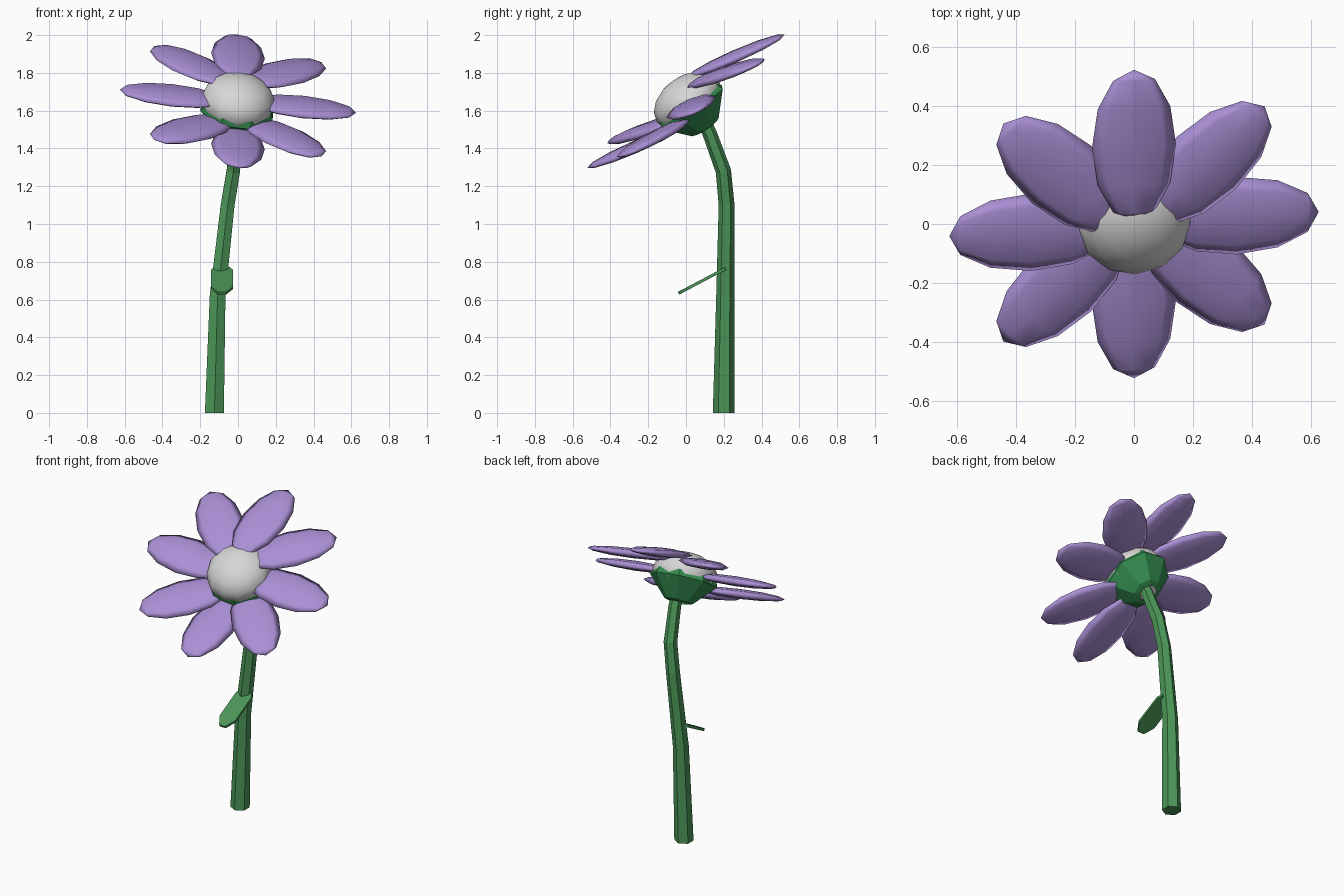
import bpy, bmesh
from math import sin, cos, pi, radians
from mathutils import Vector, Matrix

cube = bpy.data.objects.get("Cube")
if cube:
    bpy.data.objects.remove(cube, do_unlink=True)


def material(name, rgb):
    m = bpy.data.materials.new(name)
    m.use_nodes = True
    m.diffuse_color = (*rgb, 1)
    m.node_tree.nodes["Principled BSDF"].inputs["Base Color"].default_value = (*rgb, 1)
    return m


PURPLE = material("petal purple", (0.40, 0.275, 0.66))
WHITE = material("centre white", (0.68, 0.68, 0.68))
GREEN = material("stem green", (0.072, 0.305, 0.098))
DEEP_GREEN = material("cup green", (0.035, 0.27, 0.08))


def finish(name, bm, mat, smooth=False):
    bmesh.ops.recalc_face_normals(bm, faces=bm.faces)
    mesh = bpy.data.meshes.new(name)
    bm.to_mesh(mesh)
    bm.free()
    mesh.materials.append(mat)
    for p in mesh.polygons:
        p.use_smooth = smooth
    obj = bpy.data.objects.new(name, mesh)
    bpy.context.collection.objects.link(obj)
    return obj


def ellipsoid(name, matrix, radii, segments, rings, mat):
    bm = bmesh.new()
    bmesh.ops.create_uvsphere(bm, u_segments=segments, v_segments=rings, radius=1,
                              matrix=matrix @ Matrix.Diagonal((*radii, 1)))
    return finish(name, bm, mat, smooth=True)


def loft(name, sections, sides, mat, cap=True, start=pi / 2):
    """Join polygon rings given as (centre, direction, radius)."""
    bm = bmesh.new()
    loops = []
    for centre, direction, radius in sections:
        turn = Vector((0, 0, 1)).rotation_difference(direction)
        angles = [start + 2 * pi * i / sides for i in range(sides)]
        loops.append([bm.verts.new(centre + turn @ Vector((radius * cos(a), radius * sin(a), 0)))
                      for a in angles])
    for low, high in zip(loops, loops[1:]):
        for i in range(sides):
            j = (i + 1) % sides
            bm.faces.new((low[i], low[j], high[j], high[i]))
    if cap:
        bm.faces.new(loops[0])
        bm.faces.new(loops[-1])
    return finish(name, bm, mat)


# Flower head frame, and the flatter tilt shared by every petal
CENTRE = Vector((0, 0, 1.65))
ROLL = Matrix.Rotation(radians(6.7), 4, 'Y')
HEAD = Matrix.Rotation(radians(34), 4, 'X') @ ROLL
PETAL_TILT = Matrix.Rotation(radians(23.5), 4, 'X') @ ROLL

# Petals: flattened spheres with poles at the tips
HALF_LENGTH = 0.28
for k in range(8):
    spin = Matrix.Rotation(k * pi / 4, 4, 'Z')
    outward = Vector((1, 0, 0))
    tip = CENTRE + HEAD @ spin @ (outward * 0.63)
    middle = tip - PETAL_TILT @ spin @ (outward * HALF_LENGTH)
    pose = Matrix.Translation(middle) @ PETAL_TILT @ spin @ Matrix.Rotation(pi / 2, 4, 'Y')
    ellipsoid(f"petal_{k + 1}", pose, (0.03, 0.143, HALF_LENGTH), 8, 6, PURPLE)

# Domed centre
ellipsoid("flower_centre", Matrix.Translation(CENTRE + Vector((0, 0.01, 0))) @ HEAD,
          (0.198, 0.198, 0.135), 12, 8, WHITE)

# Green cup behind the petals, open around the stem
normal = HEAD @ Vector((0, 0, 1))
cup_profile = [(0.0, 0.195), (0.04, 0.208), (0.165, 0.09), (0.175, 0.055)]
loft("cup", [(CENTRE + Vector((0, 0.01, 0)) - normal * d, normal, r) for d, r in cup_profile],
     8, DEEP_GREEN, cap=False, start=pi / 8)

# Bent six-sided stem
path = [Vector(p) for p in ((-0.125, 0.2, 0), (-0.108, 0.208, 0.62), (-0.055, 0.215, 1.1),
                            (-0.025, 0.198, 1.28), (-0.005, 0.125, 1.48), (0, 0.09, 1.56))]
radii = (0.058, 0.048, 0.042, 0.041, 0.038, 0.036)
sections = []
for i, point in enumerate(path):
    along = path[min(i + 1, len(path) - 1)] - path[max(i - 1, 0)]
    if i == 0:
        along = Vector((0, 0, 1))
    sections.append((point, along.normalized(), radii[i]))
loft("stem", sections, 6, GREEN)

# Leaf: thin tapered plate sloping down to the front
root, end = Vector((-0.085, 0.21, 0.765)), Vector((-0.085, -0.04, 0.633))
side = Vector((1, 0, 0))
half = [(0.0, 0.04), (0.1, 0.058), (0.78, 0.058), (1.0, 0.022)]
outline = [(t, w) for t, w in half] + [(t, -w) for t, w in reversed(half)]
up = side.cross(end - root).normalized() * 0.008
bm = bmesh.new()
face = bm.faces.new([bm.verts.new(root.lerp(end, t) + side * w - up) for t, w in outline])
top = bmesh.ops.extrude_face_region(bm, geom=[face])
bmesh.ops.translate(bm, vec=up * 2,
                    verts=[g for g in top["geom"] if isinstance(g, bmesh.types.BMVert)])
finish("leaf", bm, GREEN)
